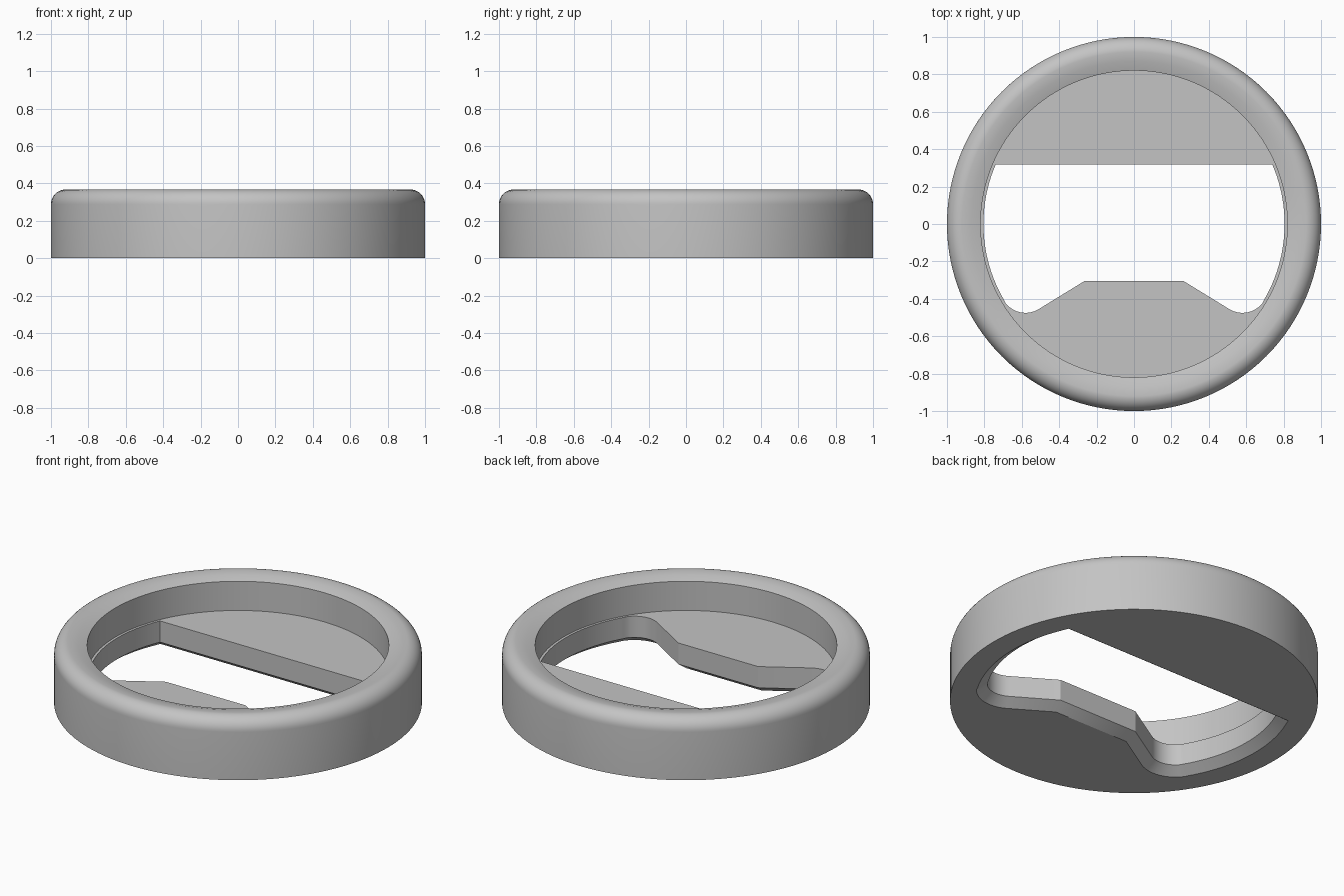
import bpy, bmesh
from math import sin, cos, pi, radians, asin
from mathutils import Vector

cube = bpy.data.objects.get("Cube")
if cube:
    bpy.data.objects.remove(cube, do_unlink=True)

SEGMENTS = 128
FLOOR = 0.17

grey = bpy.data.materials.new("plain_grey")
grey.use_nodes = True
colour = (0.55, 0.55, 0.55, 1)
grey.diffuse_color = colour
grey.node_tree.nodes["Principled BSDF"].inputs["Base Color"].default_value = colour


def arc(cx, cy, r, start, end, steps):
    """Points along an arc, angles in degrees."""
    angles = [radians(start + (end - start) * i / steps) for i in range(steps + 1)]
    return [Vector((cx + r * cos(a), cy + r * sin(a))) for a in angles]


def loft(name, loops):
    """Capped solid through stacked loops of equal length."""
    bm = bmesh.new()
    rows = [[bm.verts.new(p) for p in loop] for loop in loops]
    n = len(rows[0])
    for low, high in zip(rows, rows[1:]):
        for i in range(n):
            j = (i + 1) % n
            bm.faces.new((low[i], low[j], high[j], high[i]))
    bm.faces.new(rows[0])
    bm.faces.new(rows[-1])
    bmesh.ops.recalc_face_normals(bm, faces=bm.faces)
    mesh = bpy.data.meshes.new(name)
    bm.to_mesh(mesh)
    bm.free()
    obj = bpy.data.objects.new(name, mesh)
    bpy.context.collection.objects.link(obj)
    return obj


def offset(points, dist):
    """Push a clockwise outline outward with mitred corners."""
    out = []
    for i, p in enumerate(points):
        a = (p - points[i - 1]).normalized()
        b = (points[(i + 1) % len(points)] - p).normalized()
        na, nb = Vector((-a.y, a.x)), Vector((-b.y, b.x))
        out.append(p + (na + nb) * dist / (1 + na.dot(nb)))
    return out


# Round body: rounded outer shoulder, gently dished rim, recessed floor
profile = [Vector((1, 0))] + arc(0.92, 0.288, 0.08, 0, 90, 10)
profile += [Vector((0.87, 0.361)), Vector((0.82, 0.345)), Vector((0.82, FLOOR))]
rings = [[(p.x * cos(2 * pi * i / SEGMENTS), p.x * sin(2 * pi * i / SEGMENTS), p.y)
          for i in range(SEGMENTS)] for p in profile]
body = loft("ring_body", rings)
body.data.materials.append(grey)

# Opening outline: right half clockwise, then mirrored
R = 0.805
half = arc(0, 0, R, asin(0.318 / R) * 180 / pi, -30.4, 24)
half += arc(0.58, -0.34, 0.135, -30.4, -121.7, 14)[1:]
half.append(Vector((0.265, -0.305)))
outline = half + [Vector((-p.x, p.y)) for p in reversed(half)]

# Cutter with a bevel that widens the opening on the underside
wide = offset(outline, 0.058)
layers = [(wide, -0.05), (wide, 0), (outline, 0.043), (outline, 0.25)]
cutter = loft("opening_cutter", [[(p.x, p.y, z) for p in pts] for pts, z in layers])
cutter.hide_render = True

cut = body.modifiers.new("opening", "BOOLEAN")
cut.operation = "DIFFERENCE"
cut.solver = "EXACT"
cut.object = cutter

bpy.ops.object.select_all(action="DESELECT")
body.select_set(True)
bpy.context.view_layer.objects.active = body
bpy.ops.object.modifier_apply(modifier=cut.name)
bpy.data.objects.remove(cutter, do_unlink=True)
bpy.ops.object.shade_smooth_by_angle(angle=radians(25))
